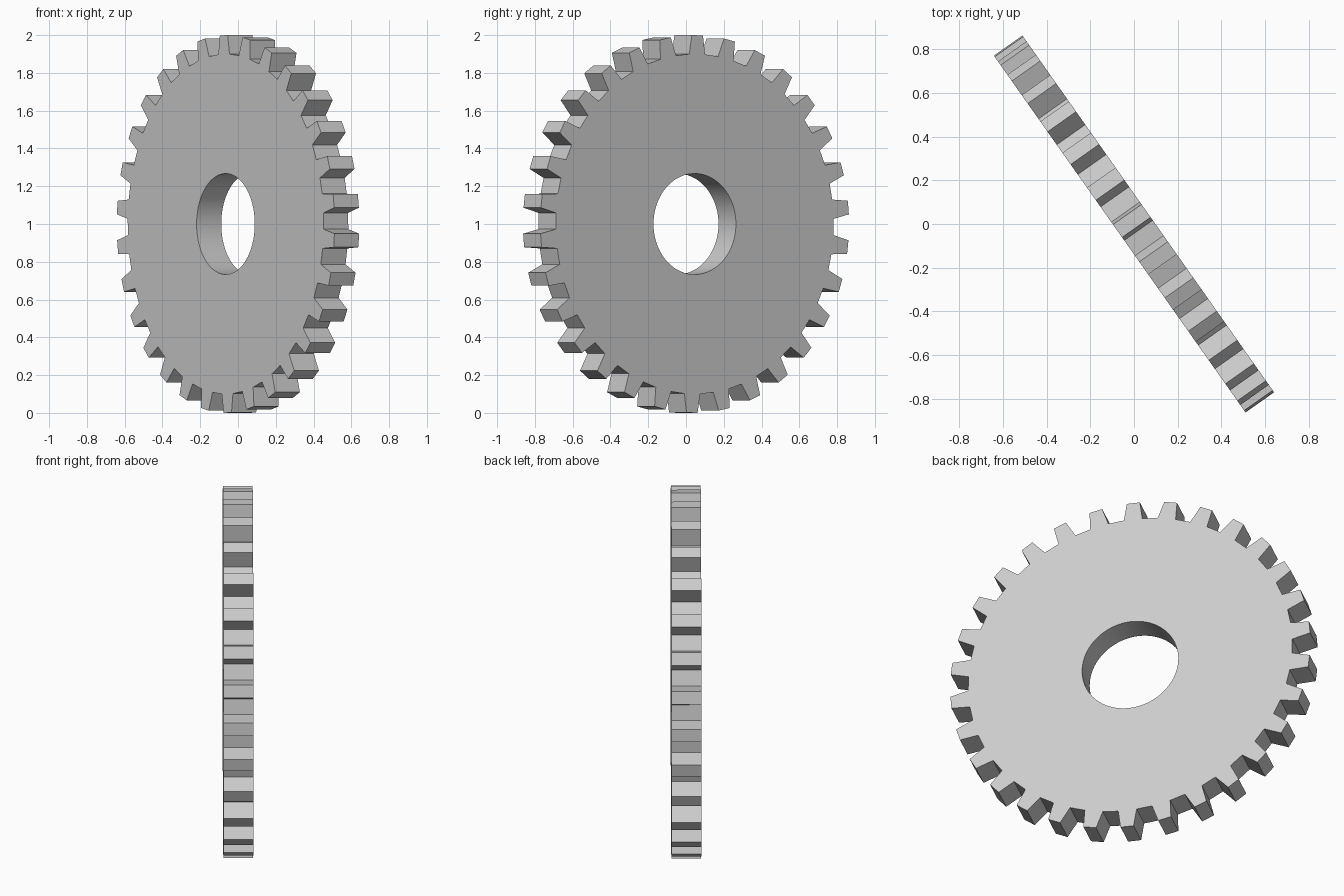
import bpy
import bmesh
from math import sin, cos, pi, radians
from mathutils import Matrix

cube = bpy.data.objects.get("Cube")
if cube:
    bpy.data.objects.remove(cube)

TEETH = 30
TIP_R, ROOT_R, BORE_R = 1.0, 0.9, 0.267
HALF_THICK = 0.08
PITCH = 2 * pi / TEETH
TIP_HALF = 0.036          # half angle of a tooth at its tip
BASE_HALF = 0.057         # half angle of a tooth at its root
SPIN = radians(1)

# Grey metal
metal = bpy.data.materials.new("grey_metal")
metal.use_nodes = True
grey = (0.6, 0.6, 0.6, 1)
metal.diffuse_color = grey
metal.node_tree.nodes["Principled BSDF"].inputs["Base Color"].default_value = grey

# Toothed outline, as radius and angle pairs
outline = []
for i in range(TEETH):
    mid = pi / 2 + SPIN + i * PITCH
    outline += [(ROOT_R, mid - BASE_HALF), (TIP_R, mid - TIP_HALF),
                (TIP_R, mid + TIP_HALF), (ROOT_R, mid + BASE_HALF)]
count = len(outline)
bore = [(BORE_R, pi / 2 + SPIN - BASE_HALF + 2 * pi * i / count) for i in range(count)]

# Four rings of points: bore and outline on both faces
bm = bmesh.new()


def ring(points, y):
    return [bm.verts.new((r * cos(a), y, r * sin(a))) for r, a in points]


rings = [ring(bore, -HALF_THICK), ring(outline, -HALF_THICK),
         ring(outline, HALF_THICK), ring(bore, HALF_THICK)]

# Skin the rings: front face, teeth, back face, bore wall
for k in range(4):
    a, b = rings[k], rings[(k + 1) % 4]
    for i in range(count):
        j = (i + 1) % count
        bm.faces.new((a[i], a[j], b[j], b[i]))
bmesh.ops.recalc_face_normals(bm, faces=bm.faces)

# Stand the wheel upright, turned about the vertical
bm.transform(Matrix.Translation((0, 0, 1)) @ Matrix.Rotation(radians(-54.8), 4, "Z"))
mesh = bpy.data.meshes.new("gear_wheel")
bm.to_mesh(mesh)
bm.free()
mesh.materials.append(metal)
gear = bpy.data.objects.new("gear_wheel", mesh)
bpy.context.collection.objects.link(gear)

# Smooth bore, crisp teeth
bpy.context.view_layer.objects.active = gear
gear.select_set(True)
bpy.ops.object.shade_smooth_by_angle(angle=radians(30))
